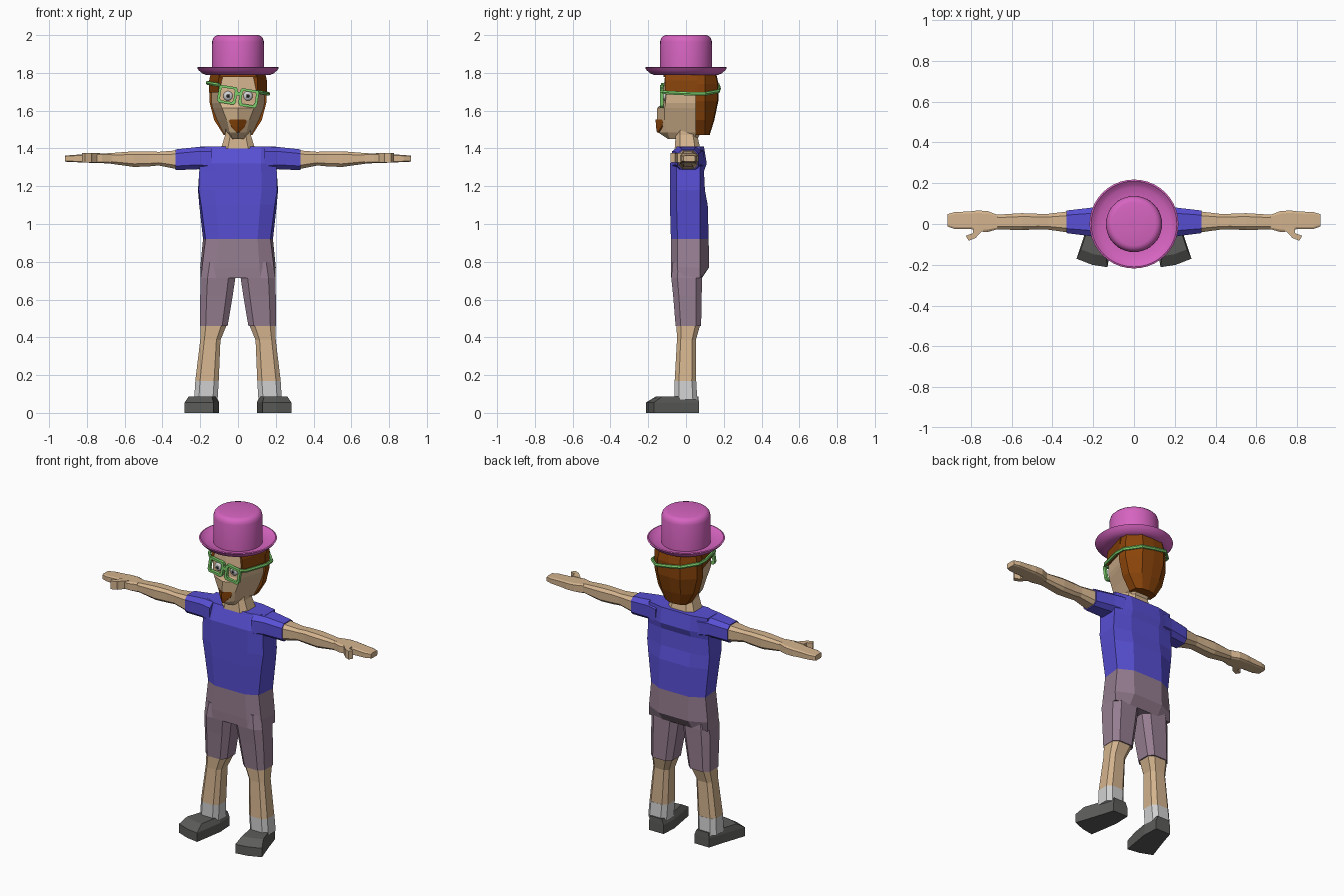
import bpy, bmesh, math
from mathutils import Vector


def srgb(r, g, b):
    f = lambda c: c / 12.92 if c <= 0.04045 else ((c + 0.055) / 1.055) ** 2.4
    return (f(r / 255), f(g / 255), f(b / 255), 1)


def material(name, *rgb):
    m = bpy.data.materials.new(name)
    m.diffuse_color = srgb(*rgb)
    return m


PINK = material("hat_pink", 214, 100, 192)
BROWN = material("hair_brown", 138, 68, 10)
GREEN = material("glasses_green", 125, 208, 108)
SKIN = material("skin_tan", 212, 180, 142)
BLUE = material("shirt_blue", 88, 79, 212)
MAUVE = material("shorts_mauve", 150, 126, 145)
WHITE = material("sock_white", 208, 208, 208)
GREY = material("shoe_grey", 92, 92, 90)
BLACK = material("pupil_black", 30, 28, 32)


def finish(name, bm, mat):
    bmesh.ops.recalc_face_normals(bm, faces=bm.faces)
    me = bpy.data.meshes.new(name)
    bm.to_mesh(me)
    bm.free()
    me.materials.append(mat)
    ob = bpy.data.objects.new(name, me)
    bpy.context.collection.objects.link(ob)
    return ob


def loft(name, rings, mat, closed=False):
    """Skin a series of point rings; cap the ends unless closed."""
    bm = bmesh.new()
    vs = [[bm.verts.new(p) for p in r] for r in rings]
    n = len(vs[0])
    pairs = list(zip(vs, vs[1:])) + ([(vs[-1], vs[0])] if closed else [])
    for a, b in pairs:
        for i in range(n):
            j = (i + 1) % n
            bm.faces.new((a[i], a[j], b[j], b[i]))
    if not closed:
        bm.faces.new(vs[0])
        bm.faces.new(vs[-1])
    return finish(name, bm, mat)


def sym(z, pts):
    """Ring at height z from its +x half, listed front to back."""
    right = [(x, y, z) for x, y in pts]
    return right + [(-x, y, z) for x, y in reversed(pts) if x > 0]


def chamfered(a0, a1, b0, b1, c=0.2):
    """Rectangle with cut corners in a plane."""
    da, db = (a1 - a0) * c, (b1 - b0) * c
    return [(a0 + da, b0), (a1 - da, b0), (a1, b0 + db), (a1, b1 - db),
            (a1 - da, b1), (a0 + da, b1), (a0, b1 - db), (a0, b0 + db)]


def limb_z(name, s, rows, mat):
    loft(name, [[(s * x, y, z) for x, y in chamfered(*r)] for z, *r in rows], mat)


def limb_x(name, s, rows, mat, c=0.2):
    loft(name, [[(s * x, y, z) for y, z in chamfered(*r, c)] for x, *r in rows], mat)


# Shirt body: height, front y, front-corner x, side x, back y
loft("shirt", [sym(z, [(0, f), (xf * 0.6, f), (xf, f + 0.035), (xs, 0.075), (0.1, b), (0, b)])
               for z, f, xf, xs, b in [
                   (0.92, -0.08, 0.172, 0.185, 0.12), (1.10, -0.085, 0.195, 0.205, 0.115),
                   (1.18, -0.085, 0.208, 0.212, 0.10), (1.28, -0.085, 0.205, 0.205, 0.095),
                   (1.32, -0.085, 0.205, 0.205, 0.11), (1.41, -0.05, 0.20, 0.20, 0.095)]], BLUE)

# Shorts seat with overhanging back
loft("shorts_seat", [sym(z, [(0, f), (xf * 0.6, f), (xf, f + 0.035), (xs, 0.075), (0.1, b), (0, b)])
                     for z, f, xf, xs, b in [
                         (0.715, -0.078, 0.195, 0.198, 0.085), (0.77, -0.08, 0.19, 0.2, 0.122),
                         (0.92, -0.08, 0.172, 0.185, 0.12)]], MAUVE)

# Neck
loft("neck", [sym(z, chamfered(-w, w, f, b)[1:5]) for z, w, f, b in [
    (1.40, 0.09, -0.06, 0.075), (1.47, 0.068, -0.055, 0.06), (1.53, 0.065, -0.05, 0.06)]], SKIN)

for s, side in ((1, "left"), (-1, "right")):
    # Sleeve, arm and hand: x, y range, z range
    limb_x(side + "_sleeve", s, [(0.14, -0.075, 0.095, 1.28, 1.41), (0.21, -0.06, 0.08, 1.29, 1.408),
                                 (0.33, -0.045, 0.066, 1.285, 1.395)], BLUE)
    limb_x(side + "_arm", s, [
        (0.32, -0.042, 0.062, 1.29, 1.39), (0.42, -0.028, 0.05, 1.31, 1.382),
        (0.47, -0.026, 0.05, 1.305, 1.385), (0.55, -0.03, 0.053, 1.302, 1.385),
        (0.68, -0.026, 0.045, 1.32, 1.375)], SKIN)
    limb_x(side + "_hand", s, [
        (0.67, -0.026, 0.045, 1.32, 1.375), (0.72, -0.04, 0.064, 1.322, 1.374),
        (0.77, -0.035, 0.066, 1.323, 1.372), (0.80, -0.025, 0.062, 1.325, 1.37),
        (0.88, -0.024, 0.058, 1.328, 1.365), (0.915, -0.012, 0.048, 1.33, 1.362)], SKIN, 0.12)
    # Thumb, bent towards the fingertips
    outline = [(0.73, -0.02), (0.77, -0.06), (0.775, -0.068), (0.81, -0.082),
               (0.825, -0.058), (0.79, -0.045), (0.79, -0.02)]
    loft(side + "_thumb", [[(s * x, y, z) for x, y in outline] for z in (1.325, 1.375)], SKIN)

    # Shorts leg, shin, sock: z, x range, y range
    limb_z(side + "_shorts_leg", s, [(0.46, 0.055, 0.2, -0.055, 0.08), (0.62, 0.028, 0.2, -0.068, 0.083),
                                     (0.715, 0.014, 0.198, -0.078, 0.085), (0.8, 0.005, 0.185, -0.07, 0.08)], MAUVE)
    limb_z(side + "_shin", s, [(0.17, 0.102, 0.226, -0.06, 0.053), (0.385, 0.093, 0.2, -0.048, 0.052),
                               (0.47, 0.058, 0.197, -0.05, 0.076)], SKIN)
    limb_z(side + "_sock", s, [(0.07, 0.108, 0.232, -0.06, 0.06), (0.17, 0.102, 0.226, -0.06, 0.054)], WHITE)
    # Shoe, toes turned out
    sole = [(0.105, 0.068), (0.205, 0.068), (0.235, -0.03), (0.282, -0.17),
            (0.205, -0.2), (0.13, -0.212), (0.1, -0.03)]
    c = Vector((0.172, -0.04))
    rings = []
    for z, k in ((0, 1.0), (0.055, 1.0), (0.088, 0.8)):
        pts = [c + (Vector(p) - c) * k for p in sole]
        rings.append([(s * p.x, p.y + (0.02 if k < 1 else 0), z) for p in pts])
    loft(side + "_shoe", rings, GREY)

# Head: height, centre front y, cheek x and y, side x, back x and y
loft("head", [sym(z, [(0, yc), (xf, yf), (xs, 0.05), (xb, yb)]) for z, yc, xf, yf, xs, xb, yb in [
    (1.45, -0.095, 0.025, -0.085, 0.05, 0.04, 0.06), (1.485, -0.148, 0.045, -0.10, 0.078, 0.05, 0.08),
    (1.55, -0.155, 0.06, -0.113, 0.11, 0.07, 0.1), (1.615, -0.152, 0.085, -0.113, 0.135, 0.08, 0.11),
    (1.64, -0.122, 0.095, -0.108, 0.14, 0.08, 0.11), (1.71, -0.12, 0.098, -0.105, 0.14, 0.08, 0.11),
    (1.795, -0.11, 0.09, -0.095, 0.13, 0.08, 0.11)]], SKIN)

# Hair: back mass, temples and fringe
loft("hair_back", [sym(z, [(x, 0.05), (x * 0.96, 0.1), (x * 0.5, yb), (0, yb + 0.005)]) for z, x, yb in [
    (1.47, 0.075, 0.12), (1.55, 0.126, 0.145), (1.65, 0.152, 0.166),
    (1.74, 0.152, 0.168), (1.795, 0.142, 0.155)]], BROWN)
for s, side in ((1, "left"), (-1, "right")):
    loft(side + "_temple_hair", [[(s * (x + d), y, z) for x, y in
                                  [(0.085, -0.10), (0.104, -0.11), (0.153, 0.06), (0.11, 0.06)]]
                                 for z, d in ((1.695, 0), (1.76, 0), (1.795, -0.008))], BROWN)
loft("hair_fringe", [sym(z, [(0, -0.12), (0.1, -0.107), (0.1, 0)]) for z in (1.778, 1.796)], BROWN)

# Beard wrapped around the chin
loft("beard", [sym(z, [(0, f), (x, f + 0.042 * x / 0.05), (x, -0.09), (0, -0.09)]) for z, x, f in [
    (1.484, 0.006, -0.154), (1.515, 0.036, -0.159), (1.552, 0.05, -0.161)]], BROWN)


# Eyes: white, iris and pupil as flattened balls
def ball(name, loc, r, depth, mat):
    bm = bmesh.new()
    bmesh.ops.create_uvsphere(bm, u_segments=16, v_segments=8, radius=1)
    for v in bm.verts:
        v.co = Vector((v.co.x * r, v.co.y * depth, v.co.z * r)) + Vector(loc)
    ob = finish(name, bm, mat)
    for p in ob.data.polygons:
        p.use_smooth = True


for x, side in ((0.052, "left"), (-0.052, "right")):
    ball(side + "_eye", (x, -0.11, 1.678), 0.026, 0.016, WHITE)
    ball(side + "_iris", (x, -0.119, 1.678), 0.014, 0.009, GREY)
    ball(side + "_pupil", (x, -0.124, 1.678), 0.007, 0.006, BLACK)

# Glasses, worn crooked
TILT = math.radians(9)


def tilted(u, y, v):
    return (u * math.cos(TILT) + v * math.sin(TILT), y, 1.675 - u * math.sin(TILT) + v * math.cos(TILT))


def rim(u0, w, h, y):
    return [tilted(u0 + a * w, y, b * h) for a, b in
            ((-1, -0.7), (-0.8, -1), (0.8, -1), (1, -0.7), (1, 0.8), (0.85, 1), (-0.85, 1), (-1, 0.8))]


for u, side in ((0.057, "left"), (-0.057, "right")):
    loft(side + "_glasses_rim", [rim(u, 0.05, 0.047, -0.138), rim(u, 0.05, 0.047, -0.12),
                                 rim(u, 0.036, 0.034, -0.12), rim(u, 0.036, 0.034, -0.138)], GREEN, closed=True)
loft("glasses_bridge", [[tilted(u, y, v) for y, v in ((-0.138, 0.005), (-0.122, 0.005), (-0.122, 0.025), (-0.138, 0.025))]
                        for u in (-0.015, 0.015)], GREEN)

# Strap around the head
half = [(0.1, -0.128), (0.125, -0.1), (0.162, 0.04), (0.16, 0.1), (0.085, 0.172)]
path = half + [(0, 0.176)] + [(-x, y) for x, y in reversed(half)]
rings = []
for i, (x, y) in enumerate(path):
    a, b = path[max(i - 1, 0)], path[min(i + 1, len(path) - 1)]
    t = Vector((b[0] - a[0], b[1] - a[1])).normalized()
    z = 1.718 - 0.18 * x
    rings.append([(x + t.y * 0.009 * math.cos(q), y - t.x * 0.009 * math.cos(q), z + 0.011 * math.sin(q))
                  for q in [k * math.pi / 3 for k in range(6)]])
loft("glasses_strap", rings, GREEN)

# Top hat, turned from one profile
profile = [(0.02, 1.788), (0.165, 1.788), (0.19, 1.797), (0.208, 1.814), (0.218, 1.828), (0.21, 1.831),
           (0.196, 1.82), (0.178, 1.81), (0.138, 1.806), (0.137, 1.965), (0.132, 1.984), (0.12, 1.996),
           (0.105, 2.0), (0.02, 2.0)]
N = 40
hat = loft("top_hat", [[(r * math.cos(2 * math.pi * k / N), r * math.sin(2 * math.pi * k / N), z)
                        for k in range(N)] for r, z in profile], PINK)
bpy.context.view_layer.objects.active = hat
hat.select_set(True)
bpy.ops.object.shade_smooth_by_angle(angle=math.radians(40))
